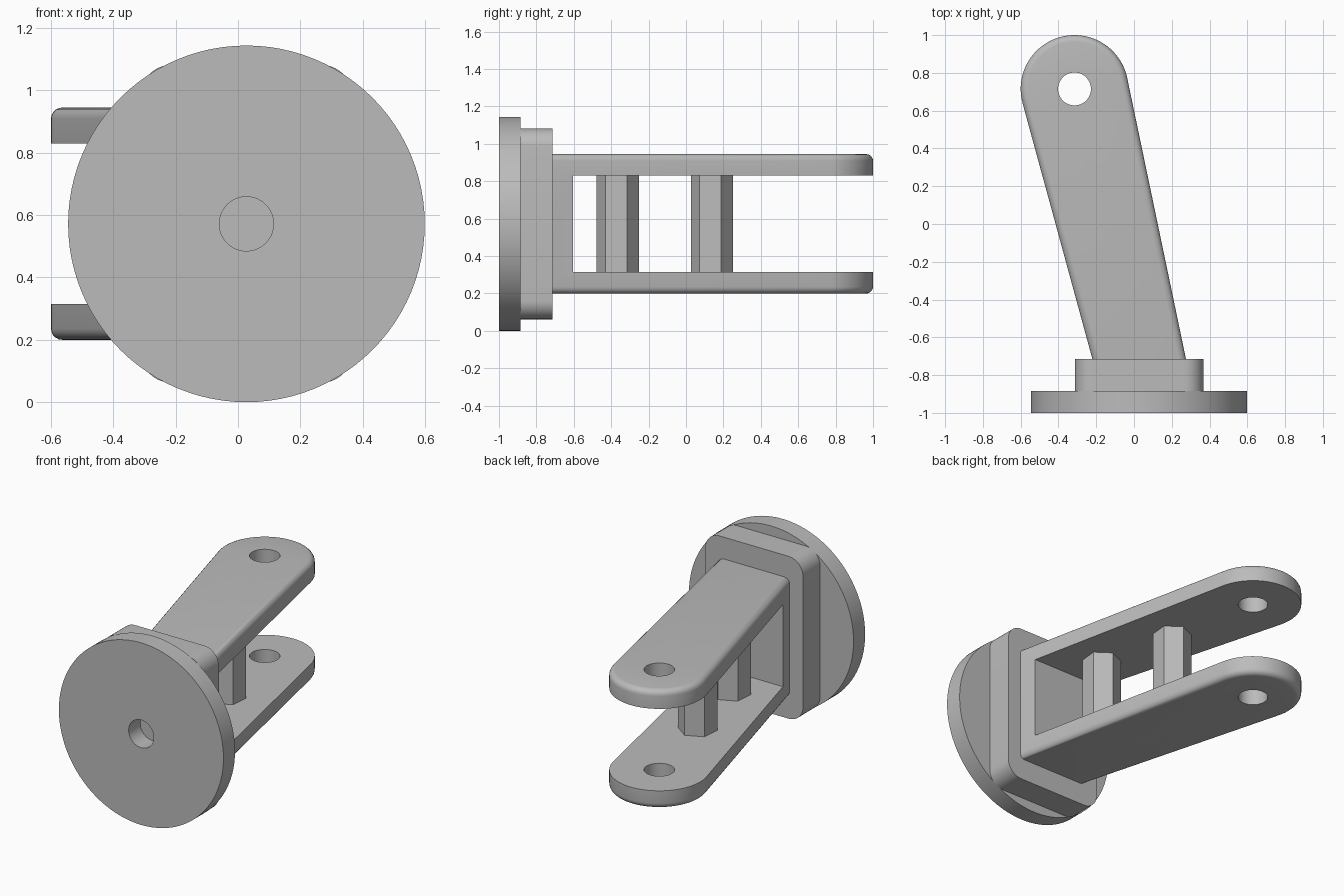
import bpy, bmesh
from math import cos, sin, radians, pi
from mathutils import Matrix, Vector

if "Cube" in bpy.data.objects:
    bpy.data.objects.remove(bpy.data.objects["Cube"], do_unlink=True)

grey = bpy.data.materials.new("plain grey")
grey.use_nodes = True
grey.diffuse_color = (0.5, 0.5, 0.5, 1)
grey.node_tree.nodes["Principled BSDF"].inputs["Base Color"].default_value = (0.5, 0.5, 0.5, 1)

CX, CZ = 0.027, 0.572                     # axis of the base disc
TIP = Vector((-0.315, 0.715))             # pivot centre of the arm
ROOT = Vector((0.025, -0.715))            # middle of the arm where it meets the flange
TO_FRONT = Matrix.Rotation(pi / 2, 4, "X")  # turns local z towards -y


def arc(cx, cy, r, start, end, steps):
    angles = [radians(start + (end - start) * i / steps) for i in range(steps + 1)]
    return [(cx + r * cos(a), cy + r * sin(a)) for a in angles]


def prism(name, outline, low, high, fillet=0, matrix=None):
    """Extrude an outline along z, optionally rounding both rims."""
    bm = bmesh.new()
    base = bm.faces.new([bm.verts.new((x, y, low)) for x, y in outline])
    top = bmesh.ops.extrude_face_region(bm, geom=[base])["geom"]
    bmesh.ops.translate(bm, vec=(0, 0, high - low),
                        verts=[v for v in top if isinstance(v, bmesh.types.BMVert)])
    bmesh.ops.recalc_face_normals(bm, faces=bm.faces)
    if fillet:
        rims = [e for e in bm.edges if abs(e.verts[0].co.z - e.verts[1].co.z) < 1e-5]
        bmesh.ops.bevel(bm, geom=rims, offset=fillet, segments=5, profile=0.5, affect="EDGES")
    if matrix:
        bm.transform(matrix)
    mesh = bpy.data.meshes.new(name)
    bm.to_mesh(mesh)
    bm.free()
    mesh.materials.append(grey)
    obj = bpy.data.objects.new(name, mesh)
    bpy.context.collection.objects.link(obj)
    return obj


def activate(obj):
    bpy.ops.object.select_all(action="DESELECT")
    obj.select_set(True)
    bpy.context.view_layer.objects.active = obj


def cut(obj, cutter):
    cutter.hide_render = True
    mod = obj.modifiers.new("cut", "BOOLEAN")
    mod.operation, mod.solver, mod.object = "DIFFERENCE", "EXACT", cutter
    activate(obj)
    bpy.ops.object.modifier_apply(modifier=mod.name)
    bpy.data.objects.remove(cutter, do_unlink=True)


def smooth(obj):
    activate(obj)
    bpy.ops.object.shade_smooth_by_angle(angle=radians(30))


def circle(cx, cy, r, steps=64):
    return arc(cx, cy, r, 0, 360, steps)[:-1]


# Base disc with a shallow centre hole
disc = prism("base_disc", circle(CX, CZ, 0.572, 96), 0.885, 1.0, matrix=TO_FRONT)
cut(disc, prism("disc_hole_cutter", circle(CX, CZ, 0.087), 0.8, 1.1, matrix=TO_FRONT))
smooth(disc)

# Rounded rectangular flange behind the disc
half_w, half_h, r = 0.34, 0.51, 0.1
outline = []
for i, (sx, sz) in enumerate([(1, 1), (-1, 1), (-1, -1), (1, -1)]):
    outline += arc(CX + sx * (half_w - r), CZ + sz * (half_h - r), r, 90 * i, 90 * i + 90, 10)
smooth(prism("flange", outline, 0.715, 0.885, matrix=TO_FRONT))

# Forked arm: tapered round-ended outline, slotted through the middle
outline = arc(TIP.x, TIP.y, 0.285, 11.9, 195.3, 40) + [(-0.197, -0.8), (0.293, -0.8)]
arm = prism("forked_arm", outline, 0.2, 0.945, fillet=0.036)
cut(arm, prism("slot_cutter", [(-1, -0.605), (1, -0.605), (1, 1.2), (-1, 1.2)], 0.315, 0.83))
cut(arm, prism("pivot_hole_cutter", circle(TIP.x, TIP.y, 0.087), 0, 1.2))
smooth(arm)

# Hexagonal spacer posts between the two fork plates
for name, y in (("front_post", -0.364), ("rear_post", 0.139)):
    x = ROOT.lerp(TIP, (y - ROOT.y) / (TIP.y - ROOT.y)).x
    prism(name, arc(x, y, 0.114, 24.5, 324.5, 5), 0.31, 0.835)
